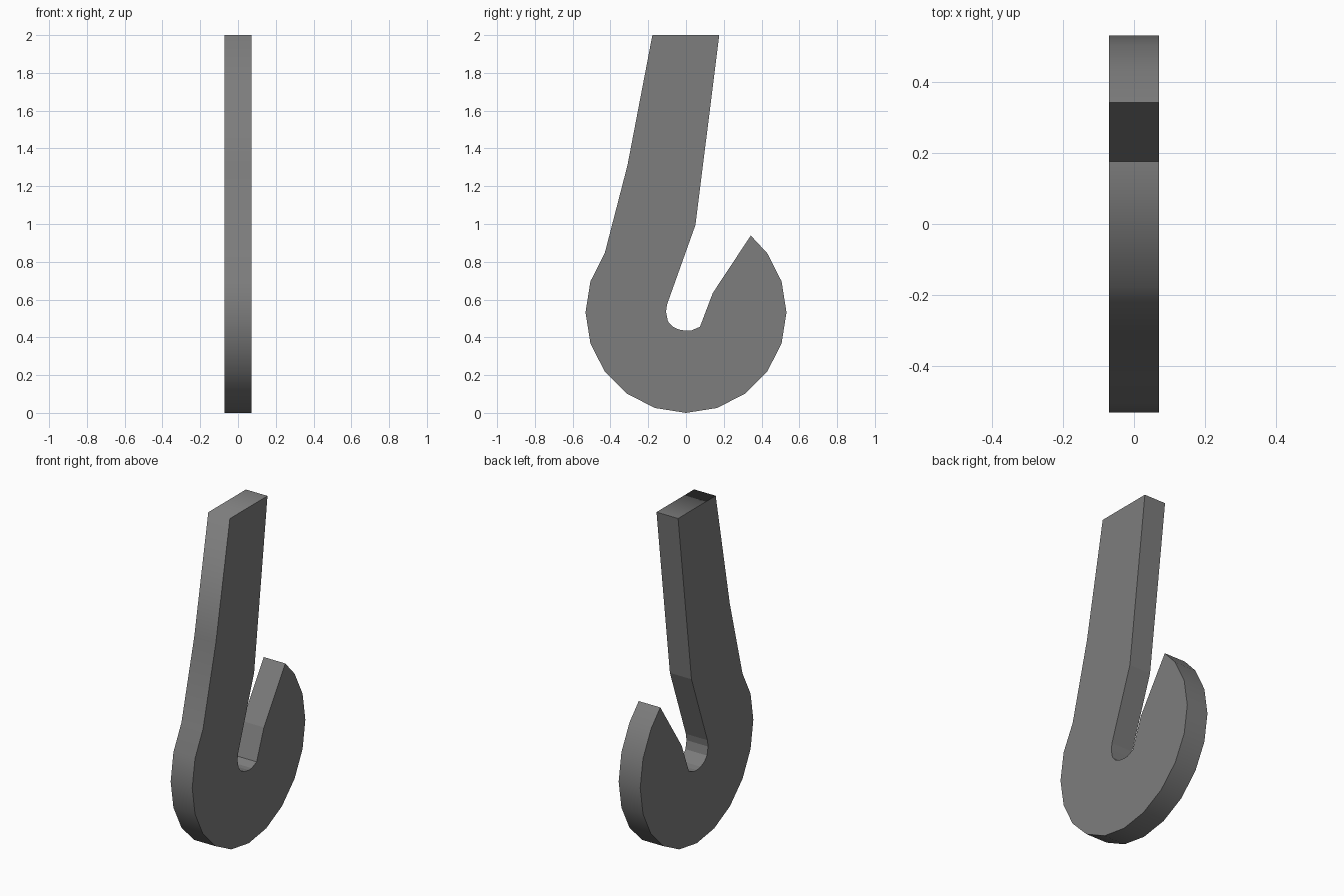
import bpy, bmesh
from math import cos, sin, radians

if "Cube" in bpy.data.objects:
    bpy.data.objects.remove(bpy.data.objects["Cube"])

R = 0.532
HALF = 0.071

# Outer edge: tip, round 20-sided bowl, back of the shank, flat top
arc = [(R * cos(radians(a)), R + R * sin(radians(a))) for a in range(36, -217, -18)]
outer = [(0.343, 0.939)] + arc + [(-0.31, 1.31), (-0.178, 2.0), (0.176, 2.0)]
# Inner edge: front of the shank, down round the throat and back to the tip
inner = [(0.05, 0.995), (-0.1, 0.575), (-0.106, 0.535), (-0.096, 0.485),
         (-0.07, 0.456), (-0.037, 0.441), (0.0, 0.435), (0.028, 0.436),
         (0.074, 0.456), (0.142, 0.635)]
profile = outer + inner

# Two flat cheeks joined by a rim
bm = bmesh.new()
left, right = [[bm.verts.new((x, y, z)) for y, z in profile] for x in (-HALF, HALF)]
bm.faces.new(left)
bm.faces.new(right[::-1])
for i in range(len(profile)):
    j = (i + 1) % len(profile)
    rim = bm.faces.new((left[i], right[i], right[j], left[j]))
    rim.smooth = i < len(outer) - 1      # outer rim is smooth, throat is flat
bmesh.ops.recalc_face_normals(bm, faces=bm.faces)

mesh = bpy.data.meshes.new("hook")
bm.to_mesh(mesh)
bm.free()

# Dark grey metal
metal = bpy.data.materials.new("dark_metal")
metal.diffuse_color = (0.205, 0.205, 0.205, 1)
metal.use_nodes = True
metal.node_tree.nodes["Principled BSDF"].inputs["Base Color"].default_value = metal.diffuse_color
mesh.materials.append(metal)
bpy.context.collection.objects.link(bpy.data.objects.new("hook", mesh))
